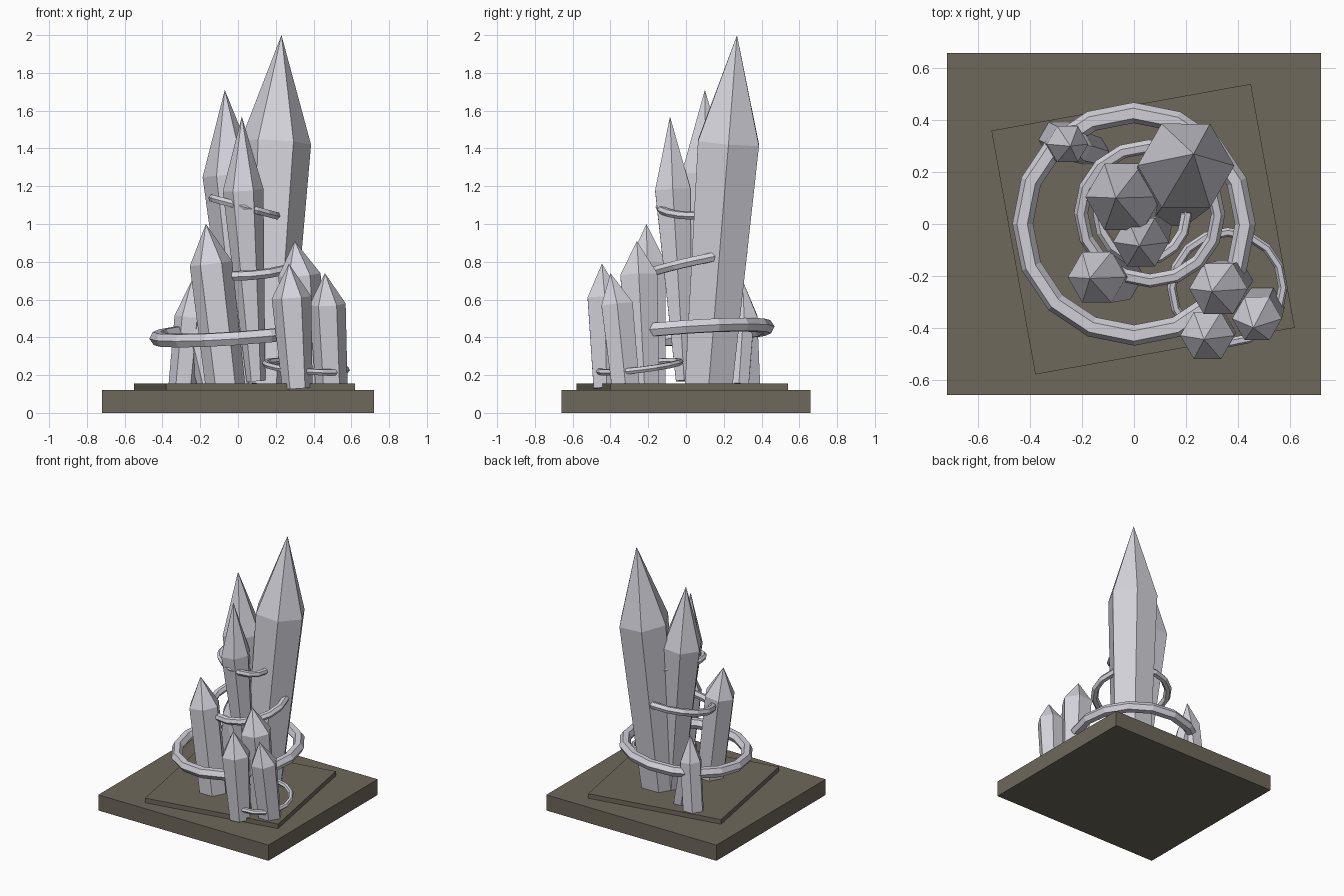
import bpy, bmesh, math
from mathutils import Vector, Matrix

if "Cube" in bpy.data.objects:
    bpy.data.objects.remove(bpy.data.objects["Cube"])


def material(name, rgb):
    m = bpy.data.materials.new(name)
    m.diffuse_color = (*rgb, 1)
    m.use_nodes = True
    m.node_tree.nodes["Principled BSDF"].inputs["Base Color"].default_value = m.diffuse_color
    return m


STONE = material("brown stone", (0.155, 0.14, 0.105))
QUARTZ = material("pale quartz", (0.66, 0.65, 0.71))


def finish(name, bm, mat):
    bmesh.ops.recalc_face_normals(bm, faces=bm.faces)
    me = bpy.data.meshes.new(name)
    bm.to_mesh(me)
    bm.free()
    me.materials.append(mat)
    ob = bpy.data.objects.new(name, me)
    bpy.context.collection.objects.link(ob)
    return ob


def slab(name, centre, size, turn=0):
    bm = bmesh.new()
    bmesh.ops.create_cube(bm, size=1, matrix=Matrix.Translation(centre)
                          @ Matrix.Rotation(math.radians(turn), 4, 'Z')
                          @ Matrix.Diagonal((*size, 1)))
    finish(name, bm, STONE)


def crystal(name, foot, foot_r, shoulder, shoulder_r, tip):
    """Leaning six-sided prism that widens upward and ends in a point."""
    bm = bmesh.new()
    foot, shoulder = Vector(foot), Vector(shoulder)
    lean = Vector((0, 0, 1)).rotation_difference(shoulder - foot)
    loops = []
    for c, r in ((foot, foot_r), (shoulder, shoulder_r)):
        loops.append([bm.verts.new(c + lean @ Vector((r * math.cos(a), r * math.sin(a), 0)))
                      for a in (i * math.pi / 3 for i in range(6))])
    apex = bm.verts.new(tip)
    low, high = loops
    bm.faces.new(low)
    for i in range(6):
        j = (i + 1) % 6
        bm.faces.new((low[i], low[j], high[j], high[i]))
        bm.faces.new((high[i], high[j], apex))
    finish(name, bm, QUARTZ)


def ring(name, centre, radius, tube, slope_x, slope_y, segments=16, sides=6):
    """Faceted hoop lying in a tilted plane."""
    bm = bmesh.new()
    tilt = Vector((0, 0, 1)).rotation_difference(Vector((-slope_x, -slope_y, 1)))
    grid = []
    for i in range(segments):
        a = 2 * math.pi * i / segments
        row = []
        for k in range(sides):
            b = 2 * math.pi * k / sides
            r = radius + tube * math.cos(b)
            p = Vector((r * math.cos(a), r * math.sin(a), tube * math.sin(b)))
            row.append(bm.verts.new(Vector(centre) + tilt @ p))
        grid.append(row)
    for i in range(segments):
        n = (i + 1) % segments
        for k in range(sides):
            m = (k + 1) % sides
            bm.faces.new((grid[i][k], grid[n][k], grid[n][m], grid[i][m]))
    finish(name, bm, QUARTZ)


# Stone base and the turned plinth on it
slab("base_slab", (0, 0, 0.06), (1.44, 1.32, 0.12))
slab("turned_plinth", (0.035, -0.02, 0.1325), (1.016, 0.955, 0.045), 10.2)

# Tall central crystals
crystal("tallest_crystal", (0.13, 0.12, 0.145), 0.145, (0.2, 0.225, 1.43), 0.187, (0.23, 0.27, 2.0))
crystal("left_tall_crystal", (0.055, 0.09, 0.145), 0.09, (-0.04, 0.105, 1.26), 0.148, (-0.07, 0.1, 1.71))
crystal("front_tall_crystal", (0.095, -0.01, 0.17), 0.05, (0.027, -0.07, 1.18), 0.108, (0.02, -0.085, 1.57))

# Short crystals around the edge
crystal("front_left_crystal", (-0.067, -0.2, 0.145), 0.105, (-0.143, -0.205, 0.79), 0.113, (-0.17, -0.21, 1.0))
crystal("right_inner_crystal", (0.37, -0.22, 0.145), 0.09, (0.325, -0.25, 0.73), 0.113, (0.30, -0.26, 0.91))
crystal("right_front_crystal", (0.315, -0.42, 0.13), 0.08, (0.283, -0.43, 0.61), 0.105, (0.27, -0.445, 0.79))
crystal("right_outer_crystal", (0.495, -0.32, 0.145), 0.085, (0.474, -0.365, 0.575), 0.096, (0.46, -0.4, 0.74))
crystal("back_left_crystal", (-0.29, 0.325, 0.145), 0.078, (-0.256, 0.308, 0.51), 0.08, (-0.245, 0.3, 0.7))
crystal("back_left_small_crystal", (-0.155, 0.28, 0.145), 0.06, (-0.225, 0.3, 0.45), 0.065, (-0.25, 0.31, 0.6))

# Tilted hoops
ring("large_hoop", (0, 0, 0.425), 0.43, 0.04, 0.07, 0.07)
ring("middle_hoop", (0.06, 0.04, 0.785), 0.265, 0.027, 0.07, 0.22)
ring("upper_hoop", (0.033, 0.035, 1.09), 0.175, 0.022, -0.27, 0.0)
ring("small_hoop", (0.36, -0.245, 0.245), 0.215, 0.018, -0.08, 0.12)
